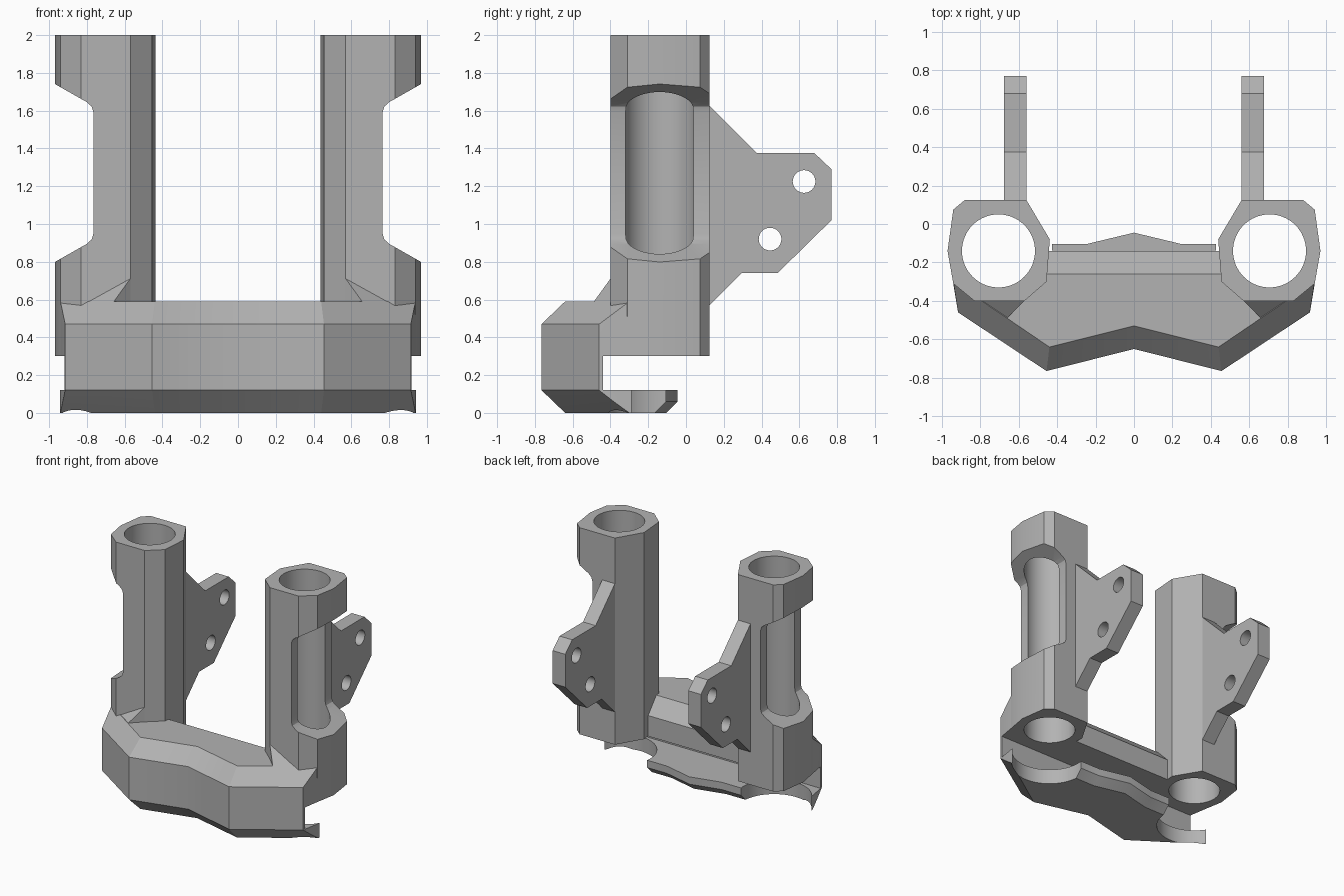
import bpy, bmesh, math
from mathutils import Vector

if "Cube" in bpy.data.objects:
    bpy.data.objects.remove(bpy.data.objects["Cube"])

grey = bpy.data.materials.new("plain grey")
grey.use_nodes = True
GREY = (0.45, 0.45, 0.45, 1)
grey.diffuse_color = GREY
grey.node_tree.nodes["Principled BSDF"].inputs["Base Color"].default_value = GREY

BORE_X, BORE_Y = 0.705, -0.14
SIDES = (("left", 1), ("right", -1))


def loft(name, rings):
    """Closed solid skinned through rings of 3D points."""
    bm = bmesh.new()
    rows = [[bm.verts.new(p) for p in ring] for ring in rings]
    bm.faces.new(rows[0])
    bm.faces.new(rows[-1])
    n = len(rows[0])
    for a, b in zip(rows, rows[1:]):
        for i in range(n):
            j = (i + 1) % n
            bm.faces.new((a[i], a[j], b[j], b[i]))
    bmesh.ops.recalc_face_normals(bm, faces=bm.faces)
    mesh = bpy.data.meshes.new(name)
    bm.to_mesh(mesh)
    bm.free()
    mesh.materials.append(grey)
    ob = bpy.data.objects.new(name, mesh)
    bpy.context.collection.objects.link(ob)
    return ob


def ring(half, z):
    """Mirror a half outline (front centre to rear centre) across x = 0."""
    other = [(-x, y) for x, y in reversed(half) if x > 0]
    return [(x, y, z) for x, y in half + other]


def plate(name, yz, x0, x1):
    """Side profile in y, z extruded along x."""
    return loft(name, [[(x, y, z) for y, z in yz] for x in (x0, x1)])


def cylinder(center, radius, axis, a, b, sides=64):
    """Round cutter along x or z."""
    u, v = center
    circle = [(u + radius * math.cos(t), v + radius * math.sin(t))
              for t in (2 * math.pi * i / sides for i in range(sides))]
    if axis == "x":
        return plate("cutter", circle, a, b)
    return loft("cutter", [[(x, y, z) for x, y in circle] for z in (a, b)])


def combine(ob, tool, operation="DIFFERENCE"):
    """Apply a boolean and discard the tool."""
    mod = ob.modifiers.new("boolean", "BOOLEAN")
    mod.operation, mod.solver, mod.object = operation, "EXACT", tool
    bpy.context.view_layer.objects.active = ob
    bpy.ops.object.modifier_apply(modifier=mod.name)
    bpy.data.objects.remove(tool)


def bore(s, radius, z0, z1):
    return cylinder((s * BORE_X, BORE_Y), radius, "z", z0, z1)


parts = []

# Crossbar with chamfered top, front and side faces
front = [(0, -0.65), (0.455, -0.765), (0.915, -0.46)]
inset = [(0, -0.53), (0.44, -0.64), (0.94, -0.30)]
wide = front + [(0.94, -0.31), (0.94, -0.14), (0, -0.14)]
top = inset + [(0.94, -0.29), (0.94, -0.26), (0, -0.26)]
crossbar = loft("front_crossbar", [ring(wide, 0.12), ring(wide, 0.47), ring(top, 0.59)])
combine(crossbar, plate("cutter", [(-0.44, 0), (0.2, 0), (0.2, 0.30), (-0.44, 0.30)], -1.2, 1.2))

# Sloped gussets where the side chamfer climbs the tubes
edge = Vector((0.46, 0.305)).normalized()
for _, s in SIDES:
    foot = [(0.57, -0.40), (0.66, -0.49), (0.83, -0.40), (0.86, -0.36), (0.57, -0.36)]

    def slope(x, y):
        return 0.47 - (x - 0.455) * edge.y + (y + 0.765) * edge.x
    gusset = loft("gusset", [[(s * x, y, 0.50) for x, y in foot],
                             [(s * x, y, slope(x, y)) for x, y in foot]])
    combine(crossbar, gusset, "UNION")
    combine(crossbar, bore(s, 0.19, 0.2, 1.0))
parts.append(crossbar)

# Lower lip with chamfers and round clearance notches
back = [(0.94, -0.105), (0.25, -0.105), (0, -0.045)]
back_low = [(0.94, -0.165), (0.25, -0.165), (0, -0.105)]
mid = [(0, -0.59), (0.4475, -0.7025), (0.928, -0.383)]
lip = loft("lower_lip", [ring(inset + [(0.942, -0.29)] + back_low, 0),
                         ring(mid + [(0.942, -0.29)] + back, 0.06),
                         ring(front + [(0.942, -0.29)] + back, 0.12)])
for _, s in SIDES:
    combine(lip, bore(s, 0.28, -0.1, 0.25))
parts.append(lip)

outline = [(0.83, -0.40), (0.94, -0.31), (0.97, -0.14), (0.94, 0.075), (0.88, 0.125),
           (0.56, 0.125), (0.438, -0.08), (0.455, -0.30), (0.57, -0.40)]
window = [(1.1, 1.815), (0.80, 1.645), (0.775, 1.622), (0.765, 1.59),
          (0.765, 0.95), (0.775, 0.918), (0.80, 0.895), (1.1, 0.725)]
bracket_side = [(0.10, 1.65), (0.375, 1.375), (0.68, 1.375), (0.77, 1.29),
                (0.77, 1.02), (0.485, 0.74), (0.295, 0.74), (0.10, 0.545)]

for side, s in SIDES:
    # Faceted tube with outer window and through bore
    tube = loft(side + "_tube", [[(s * x, y, z) for x, y in outline] for z in (0.30, 2.0)])
    combine(tube, loft("cutter", [[(s * x, y, z) for x, z in window] for y in (-0.6, 0.3)]))
    combine(tube, bore(s, 0.19, 0.2, 2.1))
    parts.append(tube)

    # Rear mounting bracket with two bolt holes
    bracket = plate(side + "_bracket", bracket_side, s * 0.56, s * 0.675)
    for hole in ((0.625, 1.225), (0.445, 0.92)):
        combine(bracket, cylinder(hole, 0.06, "x", s * 0.5, s * 0.8, 32))
    parts.append(bracket)

# Smooth the round bores, keep the facets sharp
bpy.ops.object.select_all(action="DESELECT")
for ob in parts:
    ob.select_set(True)
bpy.context.view_layer.objects.active = parts[0]
bpy.ops.object.shade_smooth_by_angle(angle=math.radians(30))
